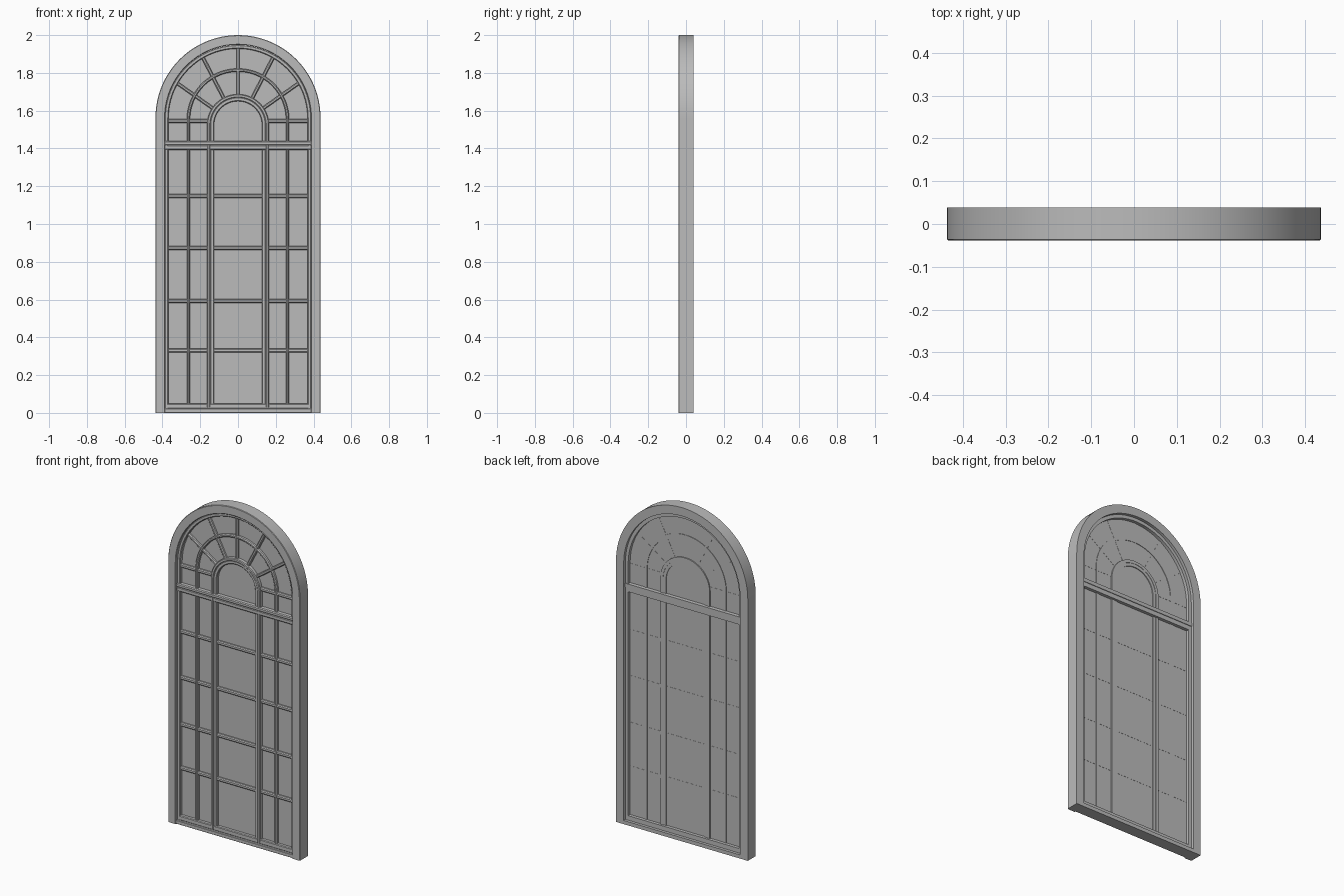
import bpy, bmesh, math
from mathutils import Matrix, Vector

cube = bpy.data.objects.get("Cube")
if cube:
    bpy.data.objects.remove(cube, do_unlink=True)

paint = bpy.data.materials.new("plain grey")
paint.use_nodes = True
GREY = (0.5, 0.5, 0.5, 1)
paint.diffuse_color = GREY
paint.node_tree.nodes["Principled BSDF"].inputs["Base Color"].default_value = GREY

SEGMENTS = 48
SILL = 0.022


def finish(bm, name):
    bmesh.ops.recalc_face_normals(bm, faces=bm.faces)
    mesh = bpy.data.meshes.new(name)
    bm.to_mesh(mesh)
    bm.free()
    mesh.materials.append(paint)
    obj = bpy.data.objects.new(name, mesh)
    bpy.context.collection.objects.link(obj)
    bpy.ops.object.select_all(action='DESELECT')
    bpy.context.view_layer.objects.active = obj
    obj.select_set(True)
    bpy.ops.object.shade_smooth_by_angle(angle=math.radians(30))
    return obj


def arch_path(r, spring, base):
    """Up one side, over a half circle and down the other side."""
    arc = [(r * math.cos(math.pi * i / SEGMENTS), spring + r * math.sin(math.pi * i / SEGMENTS))
           for i in range(SEGMENTS + 1)]
    return [(r, base)] + arc + [(-r, base)]


def section(a, b, front, back, c):
    """Cross-section from a to b, with chamfered front corners."""
    return [(a, back), (a, front + c), (a + c, front), (b - c, front), (b, front + c), (b, back)]


def loft(rings, name):
    bm = bmesh.new()
    loops = [[bm.verts.new(p) for p in ring] for ring in rings]
    n = len(loops[0])
    for p, q in zip(loops, loops[1:]):
        for i in range(n):
            j = (i + 1) % n
            bm.faces.new((p[i], p[j], q[j], q[i]))
    bm.faces.new(loops[0])
    bm.faces.new(loops[-1])
    return finish(bm, name)


def arch(name, inner, outer, spring, base, front, back, c):
    paths = [(arch_path(r, spring, base), y) for r, y in section(inner, outer, front, back, c)]
    rings = [[(path[k][0], y, path[k][1]) for path, y in paths] for k in range(SEGMENTS + 3)]
    return loft(rings, name)


def bar(name, start, end, width, front, back, c):
    """Straight bar between two (x, z) points."""
    s, e = Vector((start[0], 0, start[1])), Vector((end[0], 0, end[1]))
    d = (e - s).normalized()
    side = Vector((-d.z, 0, d.x))
    prof = section(-width / 2, width / 2, front, back, c)
    return loft([[p + side * o + Vector((0, y, 0)) for o, y in prof] for p in (s, e)], name)


# Outer frame, sill and sash
arch("outer_frame", 0.386, 0.437, 1.563, 0, -0.039, 0.039, 0.003)
bar("sill", (-0.39, SILL / 2), (0.39, SILL / 2), SILL, -0.034, 0.039, 0.002)
arch("sash", 0.368, 0.388, 1.56, SILL, -0.023, 0.022, 0.004)
bar("bottom_rail", (-0.375, 0.035), (0.375, 0.035), 0.028, -0.023, 0.022, 0.004)

# Glazing panel
bm = bmesh.new()
pane = bm.faces.new([bm.verts.new((x, -0.003, z)) for x, z in arch_path(0.38, 1.56, SILL)])
ext = bmesh.ops.extrude_face_region(bm, geom=[pane])
bmesh.ops.translate(bm, vec=(0, 0.006, 0),
                    verts=[v for v in ext["geom"] if isinstance(v, bmesh.types.BMVert)])
if len(bm.faces) == SEGMENTS + 4:
    bm.faces.new([v for v in pane.verts]) if not pane.is_valid else None
finish(bm, "glazing")

# Concentric arches that run down as posts
arch("middle_arch", 0.254, 0.271, 1.552, 0.04, -0.02, 0.006, 0.005)
arch("inner_arch", 0.127, 0.148, 1.523, 0.03, -0.021, 0.008, 0.004)
arch("inner_arch_moulding", 0.146, 0.164, 1.523, 0.03, -0.026, 0.01, 0.004)

# Transom of two stacked rails
bar("transom_upper", (-0.387, 1.428), (0.387, 1.428), 0.022, -0.03, 0.026, 0.005)
bar("transom_lower", (-0.387, 1.404), (0.387, 1.404), 0.026, -0.025, 0.022, 0.005)

# Horizontal glazing bars
for i, z in enumerate((0.331, 0.593, 0.873, 1.149)):
    bar(f"cross_bar_{i + 1}", (-0.375, z), (0.375, z), 0.021, -0.018, 0.004, 0.005)
for side, s in (("left", 1), ("right", -1)):
    bar(f"spring_bar_{side}", (s * 0.155, 1.545), (s * 0.375, 1.545), 0.021, -0.018, 0.004, 0.005)

# Radiating bars in the arch
for i in range(1, 6):
    a = math.radians(30 * i)
    dx, dz = math.cos(a), math.sin(a)
    bar(f"spoke_{i}", (dx * 0.15, 1.535 + dz * 0.15), (dx * 0.375, 1.56 + dz * 0.375),
        0.018, -0.018, 0.004, 0.005)
